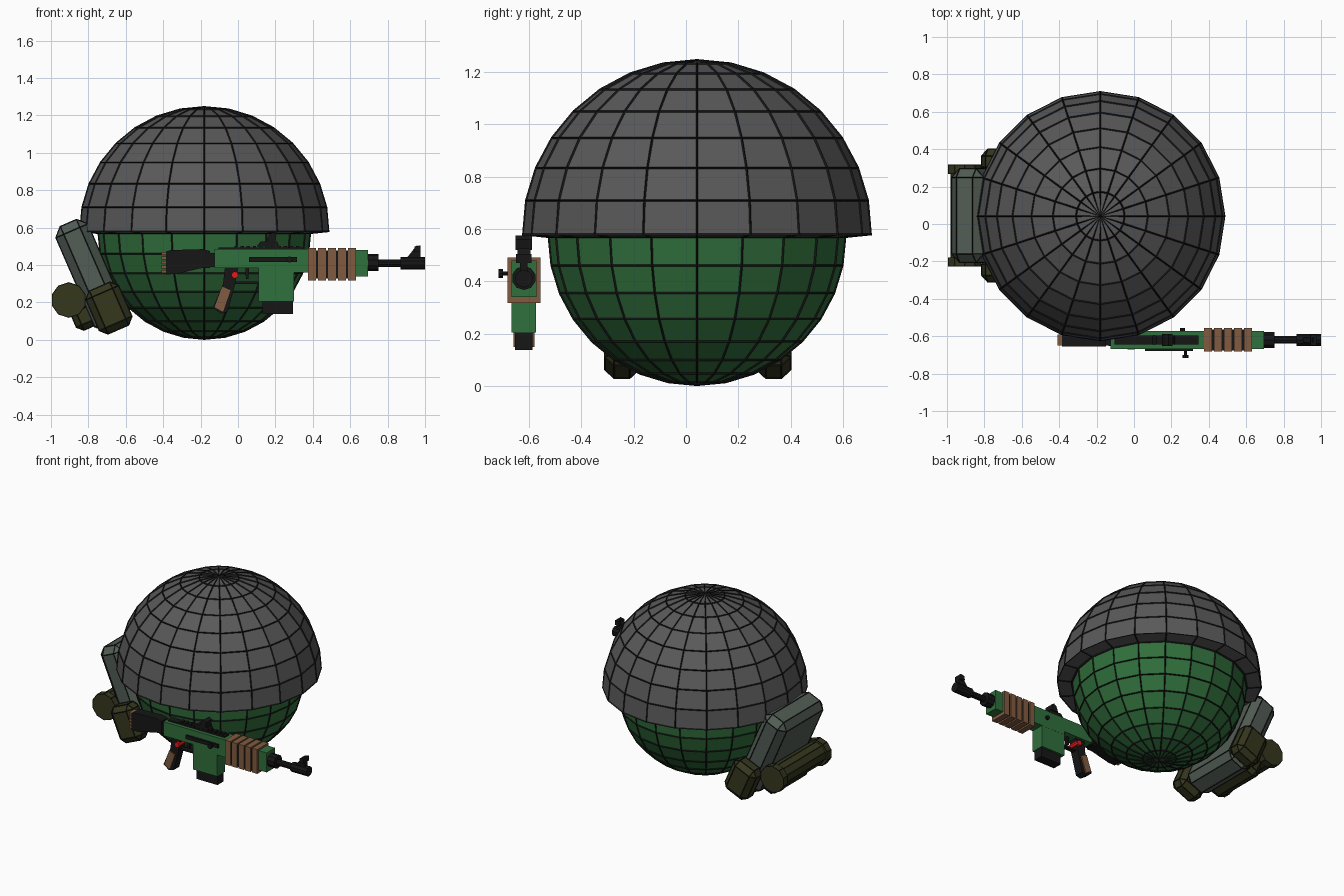
import bpy, bmesh, math
from mathutils import Matrix, Vector

if "Cube" in bpy.data.objects:
    bpy.data.objects.remove(bpy.data.objects["Cube"])

def mat(name, r, g, b):
    m = bpy.data.materials.new(name)
    m.diffuse_color = (r, g, b, 1)
    m.use_nodes = True
    m.node_tree.nodes["Principled BSDF"].inputs["Base Color"].default_value = m.diffuse_color
    return m

BLACK = mat("black", .008, .008, .008)
GREEN = mat("green", .03, .16, .045)
GREY = mat("helmet_grey", .10, .10, .10)
BROWN = mat("brown", .22, .105, .05)
PACK = mat("pack_grey_green", .085, .11, .09)
OLIVE = mat("olive", .035, .038, .012)
RED = mat("red", .8, .01, .01)

def finish(bm, name, material, wire=0):
    me = bpy.data.meshes.new(name)
    bmesh.ops.recalc_face_normals(bm, faces=bm.faces)
    bm.to_mesh(me)
    bm.free()
    ob = bpy.data.objects.new(name, me)
    bpy.context.collection.objects.link(ob)
    me.materials.append(material)
    if wire:
        me.materials.append(BLACK)
    return ob

def add_wire(ob, t):
    # black edge lines on top of the surface
    w = ob.modifiers.new("edges", 'WIREFRAME')
    w.thickness = t
    w.use_replace = False
    w.use_even_offset = False
    w.material_offset = 1

def sphere(name, r, z, material, half):
    bm = bmesh.new()
    bmesh.ops.create_uvsphere(bm, u_segments=20, v_segments=16, radius=r)
    if half:
        low = [v for v in bm.verts if v.co.z < -.01]
        bmesh.ops.delete(bm, geom=low, context='VERTS')
    ob = finish(bm, name, material, 1)
    ob.location = (-.18, .042, z)
    if half:
        s = ob.modifiers.new("shell", 'SOLIDIFY')
        s.thickness = .09
        s.offset = -1
    add_wire(ob, .012)
    return ob

# body and helmet
sphere("body", .565, .571, GREEN, False)
sphere("helmet", .664, .58, GREY, True)

# ---- pack, tilted against the back of the body ----
TILT = math.radians(-23.5)
CY = .045

def pack_box(name, x, y, z, size, bevel, material):
    bm = bmesh.new()
    bmesh.ops.create_cube(bm, size=1, matrix=Matrix.Diagonal((*size, 1)))
    bmesh.ops.bevel(bm, geom=bm.edges[:], offset=bevel, segments=1, affect='EDGES')
    ob = finish(bm, name, material, 1)
    ob.location = (x, y, z)
    ob.rotation_euler = (0, TILT, 0)
    add_wire(ob, .008)

pack_box("pack_main", -.785, CY, .345, (.185, .50, .61), .045, PACK)
for s, side in ((-1, "right"), (1, "left")):
    pack_box("pack_pouch_" + side, -.69, CY + s * .29, .17, (.19, .13, .25), .035, OLIVE)
pack_box("roll_holder", -.82, CY, .13, (.13, .40, .14), .03, OLIVE)

def cyl(name, start, end, r, material, sides=10, r2=None, wire=0):
    a, b = Vector(start), Vector(end)
    bm = bmesh.new()
    rot = (b - a).to_track_quat('Z', 'Y').to_matrix().to_4x4()
    bmesh.ops.create_cone(bm, cap_ends=True, segments=sides, radius1=r,
                          radius2=r if r2 is None else r2, depth=(b - a).length,
                          matrix=Matrix.Translation((a + b) / 2) @ rot)
    ob = finish(bm, name, material, wire)
    if wire:
        add_wire(ob, wire)
    return ob

# bedroll with thicker ends
RX, RZ = -.905, .213
cyl("bedroll", (RX, CY - .25, RZ), (RX, CY + .25, RZ), .078, OLIVE, wire=.006)
for s in (-1, 1):
    cyl("bedroll_end", (RX, CY + s * .225, RZ), (RX, CY + s * .27, RZ), .093, OLIVE, wire=.006)

# ---- rifle, lying along x in front of the body ----
GY = -.62

def prism(name, pts, half, material, y=GY):
    bm = bmesh.new()
    f = bm.faces.new([bm.verts.new((x, y - half, z)) for x, z in pts])
    ex = bmesh.ops.extrude_face_region(bm, geom=[f])
    bmesh.ops.translate(bm, vec=(0, 2 * half, 0),
                        verts=[g for g in ex["geom"] if isinstance(g, bmesh.types.BMVert)])
    return finish(bm, name, material)

def box(name, x0, x1, z0, z1, half, material, y=GY):
    return prism(name, [(x0, z0), (x1, z0), (x1, z1), (x0, z1)], half, material, y)

# stock with ridged butt pad
prism("stock", [(-.385, .35), (-.33, .352), (-.19, .385), (-.15, .385), (-.15, .475),
                (-.19, .485), (-.36, .48), (-.385, .472)], .035, BLACK)
box("stock_neck", -.15, -.12, .39, .465, .03, BLACK)
for i in range(5):
    z = .358 + i * .024
    box("butt_ridge", -.41, -.385, z, z + .015, .03, BROWN)

# receiver, magazine well and magazine
prism("receiver", [(-.125, .385), (.375, .335), (.375, .485), (-.125, .485)][:1]
      + [(.11, .385), (.11, .36), (.30, .36), (.375, .36), (.375, .485), (-.125, .485)], .048, GREEN)
prism("magazine_well", [(.11, .205), (.30, .205), (.30, .38), (.11, .38)], .047, GREEN)
box("magazine", .13, .295, .137, .21, .034, BLACK)
box("side_slot", .06, .315, .415, .442, .008, BLACK, GY - .052)
cyl("bolt_handle", (.275, GY - .05, .43), (.275, GY - .085, .43), .008, BLACK, 8)
cyl("bolt_knob", (.275, GY - .08, .43), (.275, GY - .096, .43), .017, BLACK, 8)
cyl("side_pin", (.26, GY + .045, .43), (.26, GY + .064, .43), .014, BLACK, 8)

# top rail and rear sight
box("rail", -.105, .345, .485, .495, .023, BLACK)
for i in range(11):
    x = -.02 + i * .033
    box("rail_tooth", x, x + .018, .494, .503, .023, BLACK)
prism("rear_sight_base", [(.10, .50), (.22, .50), (.21, .525), (.12, .525)], .025, BLACK)
prism("rear_sight", [(.15, .52), (.20, .52), (.205, .56), (.185, .575), (.165, .56)], .032, BLACK)

# ribbed handguard and front end
box("handguard_core", .375, .63, .328, .478, .055, BLACK)
for i in range(5):
    x = .375 + i * .0535
    prism_z = .318
    bm_rib = box("handguard_rib", x, x + .042, prism_z, .492, .063, BROWN)
box("front_block", .63, .695, .34, .48, .048, GREEN)

# barrel, muzzle and front sight
cyl("gas_collar", (.69, GY, .413), (.752, GY, .413), .046, BLACK)
cyl("barrel", (.75, GY, .41), (.88, GY, .41), .021, BLACK)
cyl("muzzle", (.87, GY, .41), (1.0, GY, .41), .034, BLACK)
prism("front_sight", [(.90, .435), (.975, .435), (.975, .495), (.955, .505), (.92, .46)], .014, BLACK)
prism("front_sight_ring", [(.94, .47), (.975, .47), (.975, .505), (.945, .5)], .03, BLACK)

# pistol grip, trigger guard, trigger and selector pin
prism("grip", [(-.07, .385), (0, .385), (-.015, .30), (-.055, .15), (-.09, .14),
               (-.135, .17), (-.08, .30)], .032, BLACK)
prism("grip_panel", [(-.085, .285), (-.04, .265), (-.08, .15), (-.125, .175)], .04, BROWN)
box("trigger_guard", -.015, .115, .30, .312, .015, BLACK)
prism("trigger", [(.04, .385), (.06, .385), (.055, .325), (.042, .325)], .01, BLACK)
cyl("selector_pin", (-.017, GY - .05, .347), (-.017, GY + .05, .347), .019, RED, 8)
